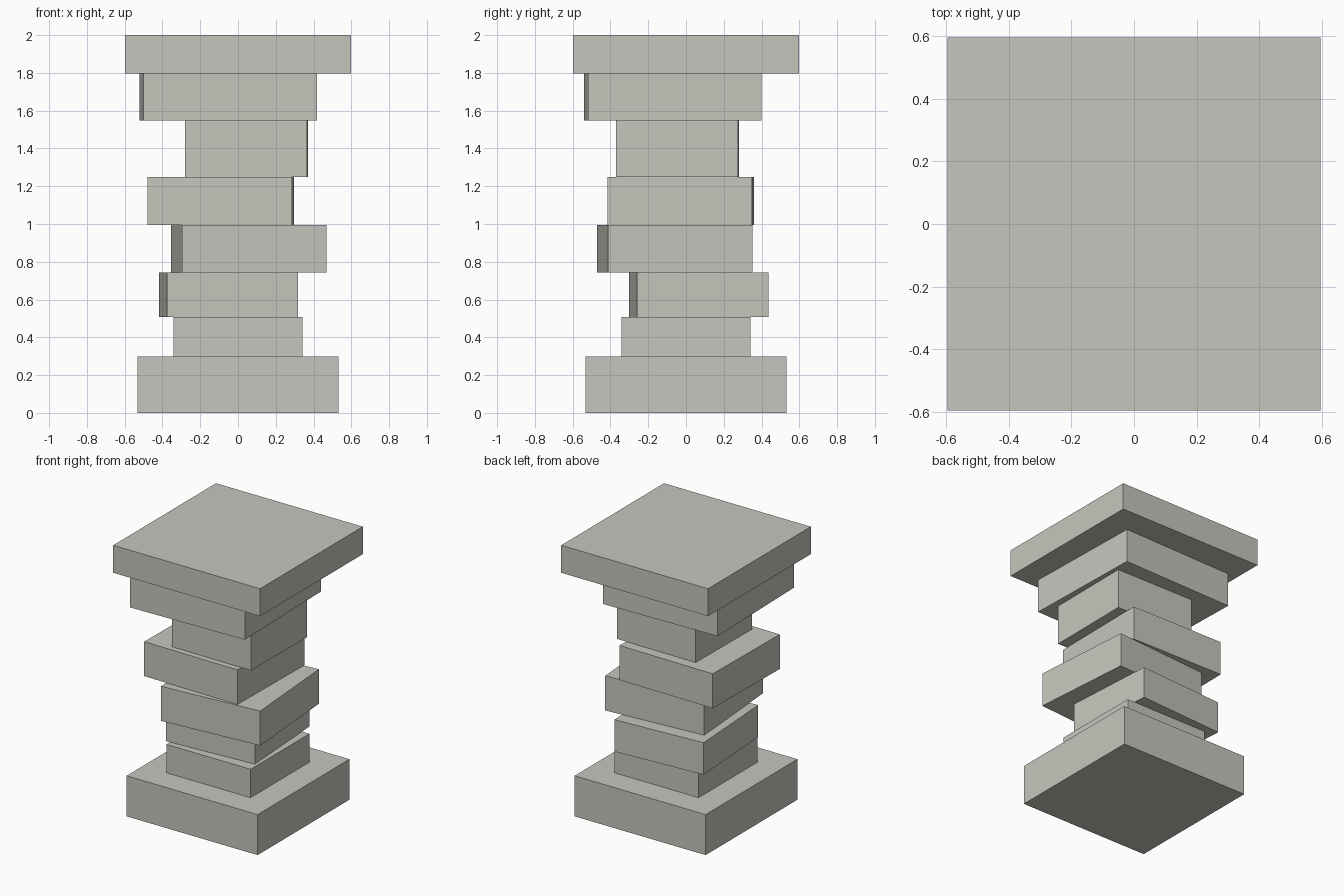
import bpy, bmesh, math
from mathutils import Matrix

if "Cube" in bpy.data.objects:
    bpy.data.objects.remove(bpy.data.objects["Cube"])

stone = bpy.data.materials.new("pale_stone")
stone.diffuse_color = (0.57, 0.56, 0.51, 1)
stone.use_nodes = True
stone.node_tree.nodes["Principled BSDF"].inputs["Base Color"].default_value = stone.diffuse_color


def slab(name, size, z0, z1, x=0, y=0, turn=0):
    """Square stone block between two heights, turned about its own axis."""
    bm = bmesh.new()
    bmesh.ops.create_cube(bm, size=1, matrix=Matrix.Diagonal((size, size, z1 - z0, 1)))
    mesh = bpy.data.meshes.new(name)
    bm.to_mesh(mesh)
    bm.free()
    mesh.materials.append(stone)
    ob = bpy.data.objects.new(name, mesh)
    ob.location = (x, y, (z0 + z1) / 2)
    ob.rotation_euler.z = math.radians(turn)
    bpy.context.collection.objects.link(ob)


# base and neck
slab("base_slab", 1.066, 0, 0.298)
slab("lower_neck", 0.684, 0.298, 0.507)
# loosely stacked, slightly twisted blocks
slab("twisted_block_1", 0.696, 0.507, 0.742, -0.05, 0.067, 3.5)
slab("twisted_block_2", 0.767, 0.742, 0.996, 0.058, -0.06, 4.35)
slab("twisted_block_3", 0.765, 0.996, 1.25, -0.092, -0.027, -0.75)
slab("twisted_block_4", 0.645, 1.25, 1.547, 0.045, -0.045, -0.5)
slab("twisted_block_5", 0.918, 1.547, 1.798, -0.051, -0.07, 1.3)
# wide cap
slab("cap_slab", 1.194, 1.798, 2.0)
